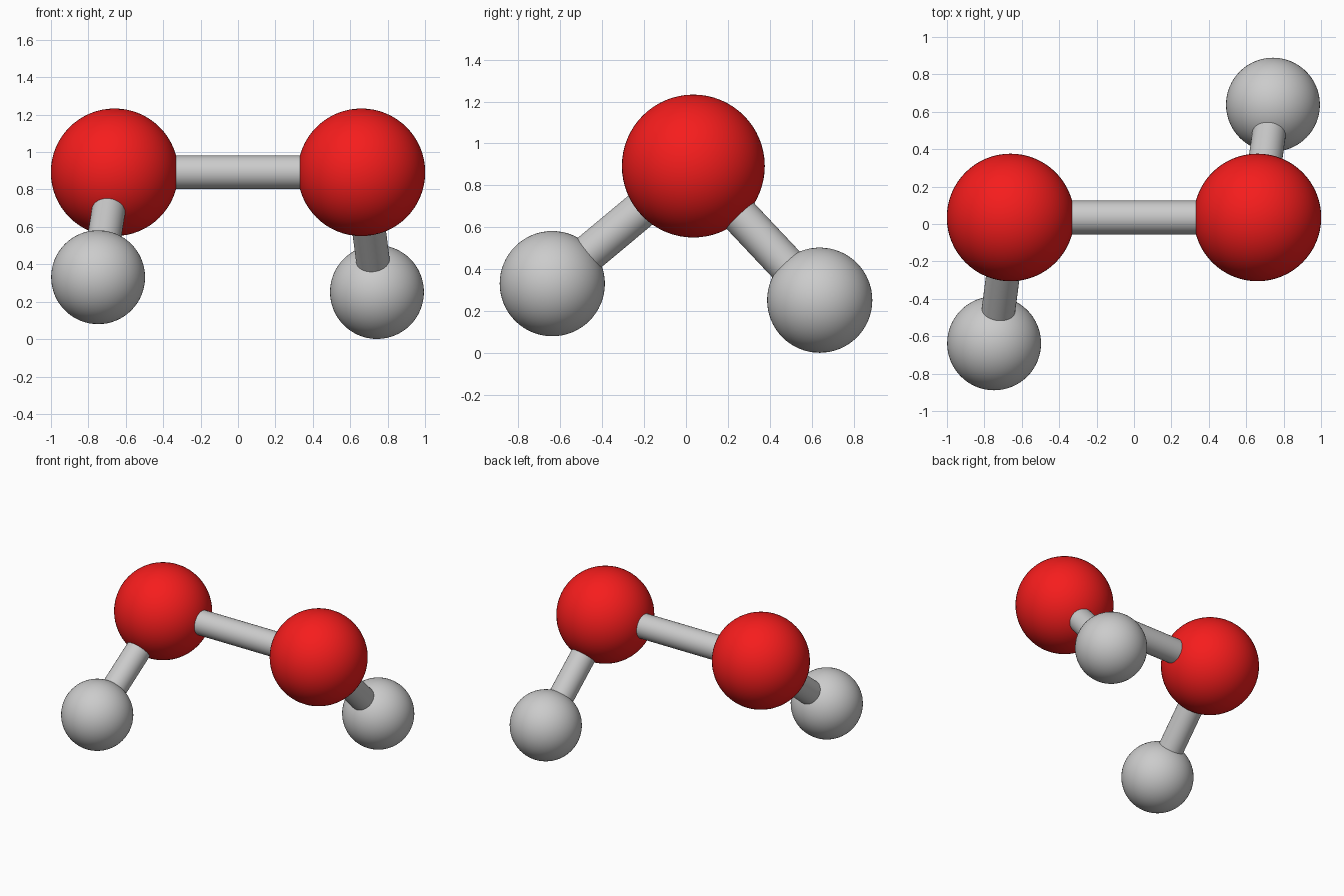
import bpy
from mathutils import Vector

if "Cube" in bpy.data.objects:
    bpy.data.objects.remove(bpy.data.objects["Cube"])


def material(name, colour):
    mat = bpy.data.materials.new(name)
    mat.diffuse_color = (*colour, 1.0)
    mat.use_nodes = True
    mat.node_tree.nodes["Principled BSDF"].inputs["Base Color"].default_value = mat.diffuse_color
    return mat


RED = material("red", (0.92, 0.012, 0.012))
GREY = material("light_grey", (0.53, 0.53, 0.53))


def ball(name, centre, radius, mat):
    bpy.ops.mesh.primitive_uv_sphere_add(
        segments=64, ring_count=32, radius=radius, location=centre)
    obj = bpy.context.object
    obj.name = name
    obj.data.materials.append(mat)
    bpy.ops.object.shade_smooth()


def rod(name, start, end, radius=0.09):
    start, end = Vector(start), Vector(end)
    axis = end - start
    bpy.ops.mesh.primitive_cylinder_add(
        vertices=48, radius=radius, depth=axis.length, location=(start + end) / 2)
    obj = bpy.context.object
    obj.name = name
    obj.rotation_euler = axis.to_track_quat('Z', 'Y').to_euler()
    bpy.ops.object.shade_smooth_by_angle()


# Atom centres
large_left, large_right = (-0.66, 0.035, 0.892), (0.66, 0.035, 0.892)
small_left, small_right = (-0.748, -0.638, 0.331), (0.743, 0.638, 0.252)

# Large red balls
ball("large_ball_left", large_left, 0.341, RED)
ball("large_ball_right", large_right, 0.341, RED)

# Small grey balls
ball("small_ball_left", small_left, 0.251, GREY)
ball("small_ball_right", small_right, 0.251, GREY)

# Connecting rods
rod("centre_rod", large_left, large_right)
rod("left_rod", large_left, small_left)
rod("right_rod", large_right, small_right)
